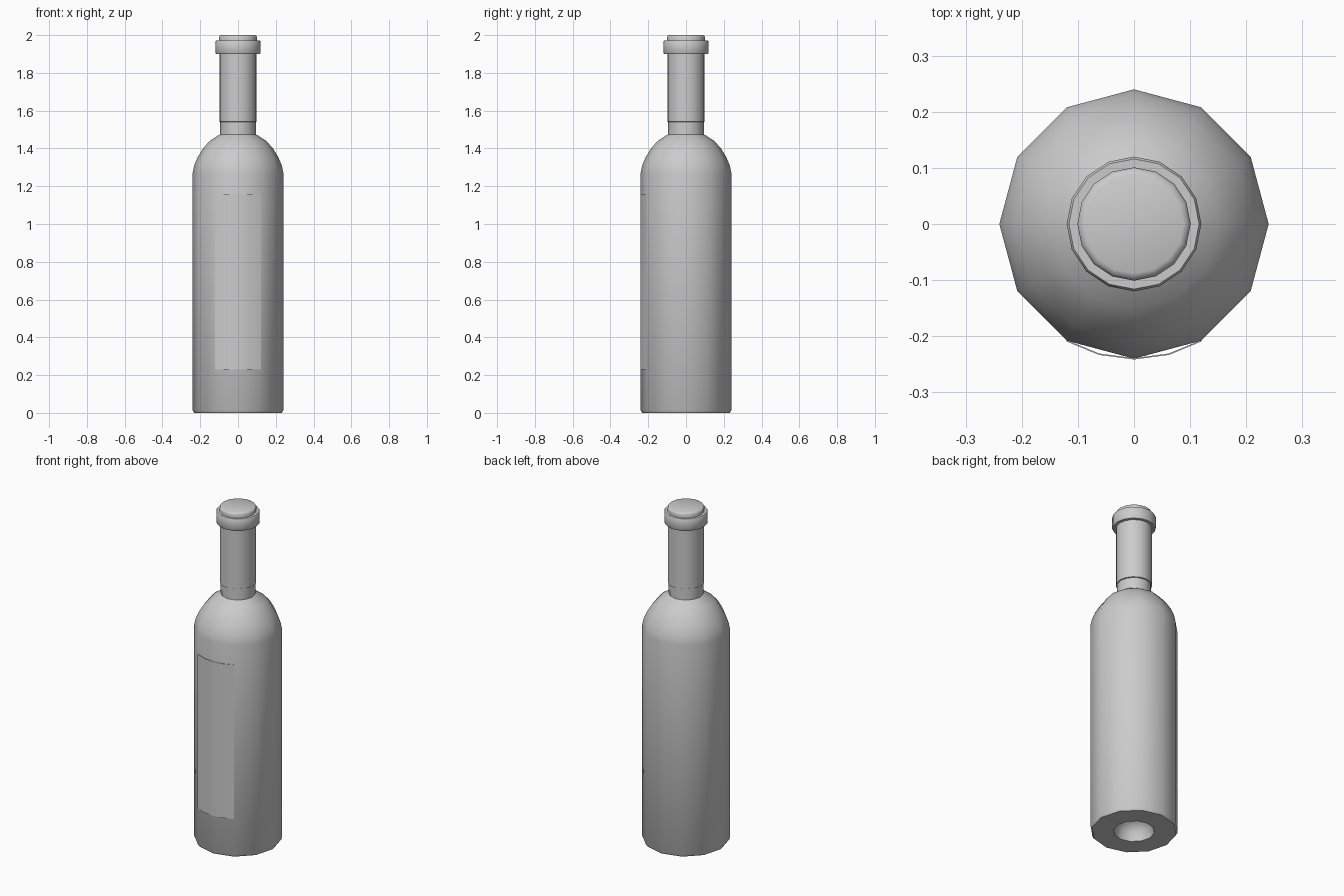
import bpy, bmesh, math

if "Cube" in bpy.data.objects:
    bpy.data.objects.remove(bpy.data.objects["Cube"])


def finish(bm, name, angle=40):
    """Turn a bmesh into a named, smooth-shaded object."""
    bmesh.ops.recalc_face_normals(bm, faces=bm.faces)
    mesh = bpy.data.meshes.new(name)
    bm.to_mesh(mesh)
    bm.free()
    obj = bpy.data.objects.new(name, mesh)
    bpy.context.collection.objects.link(obj)
    bpy.ops.object.select_all(action='DESELECT')
    obj.select_set(True)
    bpy.context.view_layer.objects.active = obj
    bpy.ops.object.shade_smooth_by_angle(angle=math.radians(angle))
    return obj


def lathe(name, profile, sides):
    """Revolve (radius, z) points about z; both ends are capped."""
    bm = bmesh.new()
    rings = []
    for r, z in profile:
        rings.append([bm.verts.new((r * math.cos(math.tau * i / sides),
                                    r * math.sin(math.tau * i / sides), z))
                      for i in range(sides)])
    for low, high in zip(rings, rings[1:]):
        for i in range(sides):
            j = (i + 1) % sides
            bm.faces.new((low[i], low[j], high[j], high[i]))
    bm.faces.new(rings[0])
    bm.faces.new(rings[-1])
    return finish(bm, name)


# Glass body with hollow punt, straight wall, domed shoulder and neck
punt = [(0.035, 0.10), (0.075, 0.085), (0.10, 0.05), (0.112, 0.0)]
wall = [(0.232, 0.0), (0.24, 0.012), (0.24, 1.27)]
shoulder = [(0.232, 1.31), (0.213, 1.355), (0.185, 1.40),
            (0.15, 1.44), (0.095, 1.475)]
neck = [(0.094, 1.54), (0.094, 1.90)]
lathe("glass_bottle", punt + wall + shoulder + neck, 12)

# Foil sleeve around the neck
lathe("foil_sleeve", [(0.094, 1.54), (0.099, 1.542), (0.099, 1.91)], 16)

# Raised lip ring
lathe("lip_ring", [(0.099, 1.90), (0.116, 1.90), (0.12, 1.906),
                   (0.12, 1.965), (0.116, 1.971), (0.099, 1.971)], 16)

# Rounded foil top
lathe("foil_top", [(0.101, 1.96), (0.101, 1.988), (0.097, 1.996),
                   (0.088, 2.0)], 16)

# Curved paper label on the front
bm = bmesh.new()
columns = []
steps = 4
for i in range(steps + 1):
    a = math.radians(-90 - 30 + 60 * i / steps)
    columns.append([bm.verts.new((r * math.cos(a), r * math.sin(a), z))
                    for r, z in ((0.239, 0.23), (0.2415, 0.23),
                                 (0.2415, 1.155), (0.239, 1.155))])
for a, b in zip(columns, columns[1:]):
    for k in range(3):
        bm.faces.new((a[k], b[k], b[k + 1], a[k + 1]))
bm.faces.new(columns[0])
bm.faces.new(columns[-1])
finish(bm, "paper_label")
